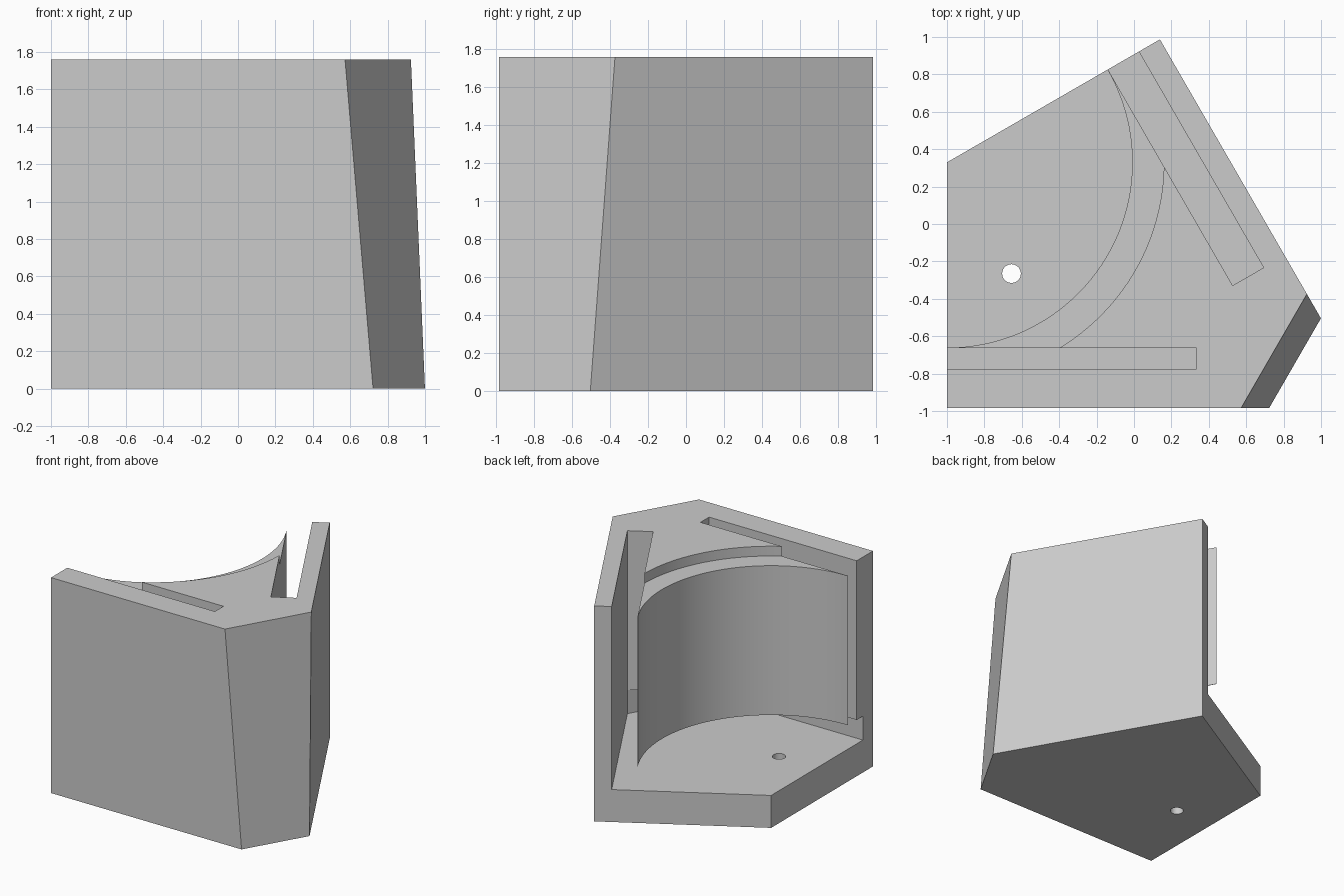
import bpy, bmesh, math
from mathutils import Vector

if "Cube" in bpy.data.objects:
    bpy.data.objects.remove(bpy.data.objects["Cube"], do_unlink=True)

# Main sizes: two walls meet at 60 degrees in a virtual corner
CORNER = Vector((1.277, -0.985))
SIDE = 2.277                      # length of each wall from the corner
HEIGHT, FLOOR, SHELF, LEDGE = 1.76, 0.265, 0.46, 1.68
SLOT_START, WALL, FRONT_WALL, SLOT_IN = 0.943, 0.13, 0.21, 0.321
PAST = 2.7                        # cutters run past the open ends
ARC_CENTRE = Vector((-1.0, CORNER.y + SIDE * math.tan(math.radians(30))))


def front(s, p):
    """Point s along the front wall from the corner, p inward."""
    return CORNER + Vector((-s, p))


def right(s, p):
    """The same point mirrored onto the right wall."""
    c, n = math.cos(math.radians(60)), math.sin(math.radians(60))
    return CORNER + Vector((-c * s - n * p, n * s - c * p))


def arc(centre, radius, start, end, count):
    steps = [math.radians(start + (end - start) * i / count) for i in range(count + 1)]
    return [centre + radius * Vector((math.cos(a), math.sin(a))) for a in steps]


def prism(name, points, z0, z1):
    bm = bmesh.new()
    face = bm.faces.new([bm.verts.new((p.x, p.y, z0)) for p in points])
    top = bmesh.ops.extrude_face_region(bm, geom=[face])["geom"]
    moved = [v for v in top if isinstance(v, bmesh.types.BMVert)]
    bmesh.ops.translate(bm, verts=moved, vec=(0, 0, z1 - z0))
    bmesh.ops.recalc_face_normals(bm, faces=bm.faces[:])
    mesh = bpy.data.meshes.new(name)
    bm.to_mesh(mesh)
    bm.free()
    obj = bpy.data.objects.new(name, mesh)
    bpy.context.collection.objects.link(obj)
    return obj


def slot(name, place, outer):
    pts = [place(SLOT_START, outer), place(PAST, outer),
           place(PAST, SLOT_IN), place(SLOT_START, SLOT_IN)]
    return prism(name, pts, SHELF - 0.05, HEIGHT + 0.2)


# Kite-shaped body
body = prism("corner_housing", [CORNER, right(SIDE, 0), ARC_CENTRE, front(SIDE, 0)], 0, HEIGHT)

# Leaning flat face across the sharp corner
a, b = front(0.555, 0).to_3d(), right(0.555, 0).to_3d()
c = front(0.705, 0).to_3d() + Vector((0, 0, HEIGHT))
normal = (b - a).cross(c - a).normalized()
if normal.x < 0:
    normal.negate()
bm = bmesh.new()
bm.from_mesh(body.data)
bmesh.ops.bisect_plane(bm, geom=bm.verts[:] + bm.edges[:] + bm.faces[:],
                       plane_co=a, plane_no=normal, clear_outer=True)
bmesh.ops.holes_fill(bm, edges=[e for e in bm.edges if e.is_boundary])
bmesh.ops.recalc_face_normals(bm, faces=bm.faces[:])
bm.to_mesh(body.data)
bm.free()

far = ARC_CENTRE + (ARC_CENTRE - CORNER)
cutters = [
    # low cavity over the floor
    prism("low_cavity", [front(SLOT_START, WALL), right(SLOT_START, WALL),
                         right(PAST, WALL), far, front(PAST, WALL)], FLOOR, SHELF),
    # round bay behind the curved wall
    prism("round_bay", arc(ARC_CENTRE, 0.991, 0, 360, 128)[:-1], SHELF - 0.1, HEIGHT + 0.2),
    # slots along both walls
    slot("front_slot", front, FRONT_WALL),
    slot("right_slot", right, WALL),
    # shallow curved ledge in the top
    prism("ledge_recess", [far, front(PAST, 0.3)] + arc(ARC_CENTRE, 1.16, -60.7, 0.7, 48)
          + [right(PAST, 0.3)], LEDGE, HEIGHT + 0.2),
    # round hole through the floor
    prism("floor_hole", arc(Vector((-0.655, -0.265)), 0.05, 0, 360, 32)[:-1], -0.2, FLOOR + 0.1),
]

bpy.context.view_layer.objects.active = body
for cutter in cutters:
    cutter.hide_render = True
    mod = body.modifiers.new(cutter.name, "BOOLEAN")
    mod.operation, mod.solver, mod.object = "DIFFERENCE", "EXACT", cutter
    bpy.ops.object.modifier_apply(modifier=mod.name)
for cutter in cutters:
    bpy.data.objects.remove(cutter, do_unlink=True)

# Plain grey finish
grey = bpy.data.materials.new("light_grey")
grey.use_nodes = True
colour = (0.6, 0.6, 0.6, 1)
grey.diffuse_color = colour
grey.node_tree.nodes["Principled BSDF"].inputs["Base Color"].default_value = colour
body.data.materials.clear()
body.data.materials.append(grey)

bpy.ops.object.select_all(action="DESELECT")
body.select_set(True)
bpy.ops.object.shade_smooth_by_angle(angle=math.radians(25))
